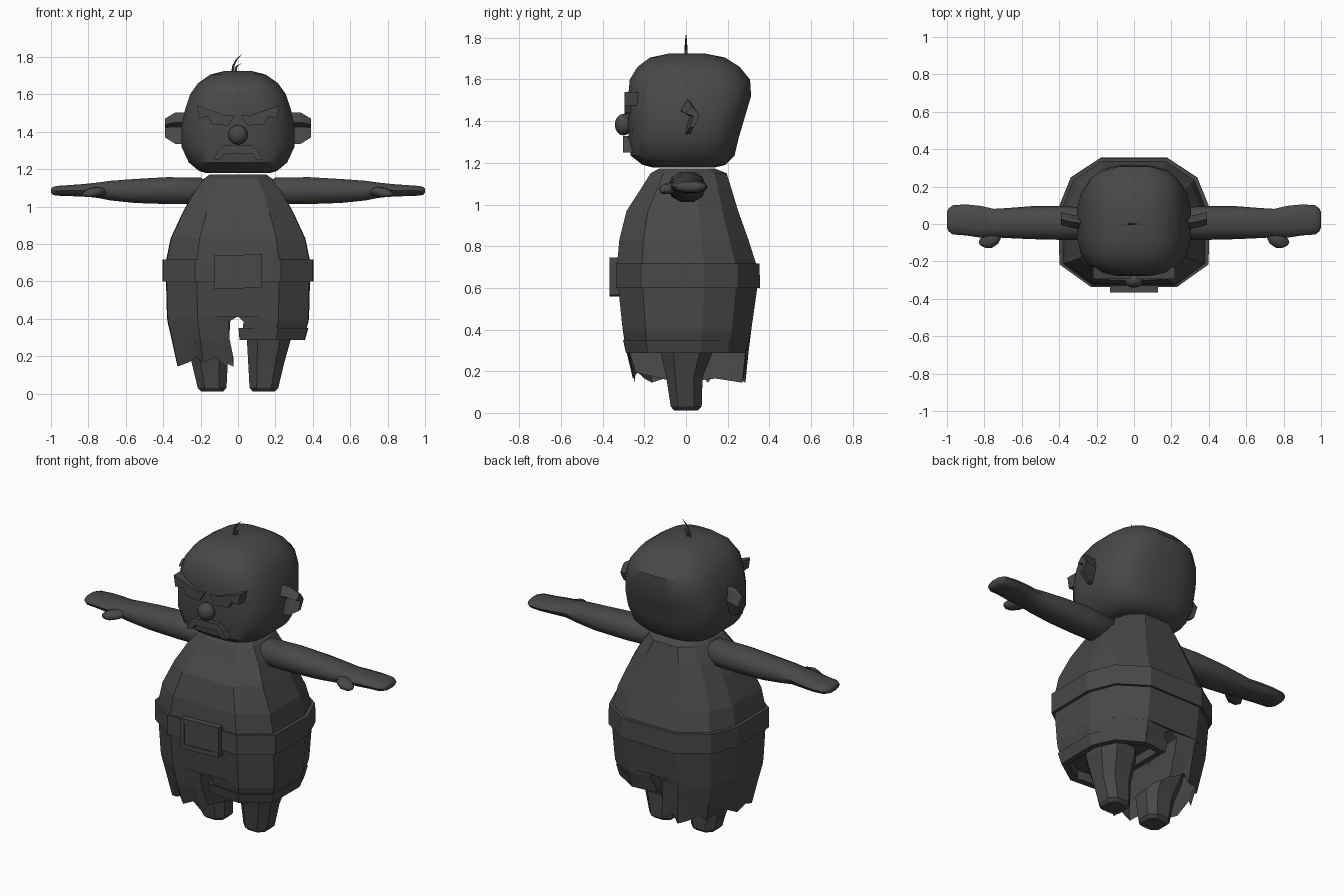
import bpy, bmesh, math
from mathutils import Vector

cube = bpy.data.objects.get("Cube")
if cube:
    bpy.data.objects.remove(cube, do_unlink=True)

mat = bpy.data.materials.new("charcoal")
mat.use_nodes = True
tone = (0.065, 0.065, 0.065, 1)
mat.diffuse_color = tone
bsdf = mat.node_tree.nodes["Principled BSDF"]
bsdf.inputs["Base Color"].default_value = tone
bsdf.inputs["Roughness"].default_value = 0.8


def finish(name, bm, smooth=None):
    bmesh.ops.recalc_face_normals(bm, faces=bm.faces)
    mesh = bpy.data.meshes.new(name)
    bm.to_mesh(mesh)
    bm.free()
    mesh.materials.append(mat)
    ob = bpy.data.objects.new(name, mesh)
    bpy.context.collection.objects.link(ob)
    if smooth:
        bpy.ops.object.select_all(action='DESELECT')
        ob.select_set(True)
        bpy.context.view_layer.objects.active = ob
        bpy.ops.object.shade_smooth_by_angle(angle=math.radians(smooth))
    return ob


def loft(name, rings, smooth=None, start=True, end=True):
    """Skin a list of equally long point rings."""
    bm = bmesh.new()
    rows = [[bm.verts.new(p) for p in ring] for ring in rings]
    n = len(rows[0])
    for a, b in zip(rows, rows[1:]):
        for i in range(n):
            j = (i + 1) % n
            bm.faces.new((a[i], a[j], b[j], b[i]))
    if start:
        bm.faces.new(rows[0])
    if end:
        bm.faces.new(rows[-1])
    return finish(name, bm, smooth)


def plate(name, points, y0, y1):
    """Extrude an x-z outline along y."""
    return loft(name, [[(x, y, z) for x, z in points] for y in (y0, y1)])


def oval(n, power=2.0):
    out = []
    for i in range(n):
        a = 2 * math.pi * (i + 0.5) / n
        c, s = math.cos(a), math.sin(a)
        out.append((math.copysign(abs(c) ** (2 / power), c),
                    math.copysign(abs(s) ** (2 / power), s)))
    return out


# Angular belly cross-section, as fractions of its half width and depths
SIDE = [(0.44, 1), (0.84, 0.7), (1, 0.25), (0.99, -0.64), (0.57, -1)]
BELLY = SIDE + [(-x, y) for x, y in reversed(SIDE)]


def section(outline, z, w, front, back):
    return [(x * w, y * (back if y > 0 else front), z) for x, y in outline]


# Torso and seat of the trousers
torso = [(0.41, .38, .305, .315), (0.6, .385, .325, .342), (0.72, .383, .33, .335),
         (0.83, .36, .32, .3), (0.97, .295, .285, .25), (1.07, .24, .22, .22),
         (1.15, .18, .17, .195), (1.172, .15, .13, .14)]
loft("torso", [section(BELLY, *t) for t in torso])

# Belt with a raised rim
belt = [(0.6, .37, .32, .33), (0.6, .403, .337, .355), (0.718, .403, .337, .353),
        (0.718, .37, .31, .32)]
loft("belt", [section(BELLY, *b) for b in belt], start=False, end=False)

# Belt buckle: frame and inner plate
def tilted(w, h):
    return [(-w, 0.65 - h), (w - 0.003, 0.658 - h), (w, 0.653 + h), (-w, 0.645 + h)]

plate("buckle", tilted(0.128, 0.092), -0.36, -0.32)
bm = bmesh.new()
outer, inner = tilted(0.128, 0.092), tilted(0.102, 0.066)
for i in range(4):
    j = (i + 1) % 4
    for (a, ya), (b, yb) in (((outer, -0.36), (outer, -0.366)),
                             ((outer, -0.366), (inner, -0.366)),
                             ((inner, -0.366), (inner, -0.36))):
        bm.faces.new([bm.verts.new((p[0], y, p[1]))
                      for p, y in ((a[i], ya), (a[j], ya), (b[j], yb), (b[i], yb))])
bmesh.ops.remove_doubles(bm, verts=bm.verts, dist=0.0001)
finish("buckle_frame", bm)


# Trouser legs: half of the belly outline closed by an inner wall
def leg_ring(s, z, w, front, back, inside, jag=0.0):
    half = [(s * x, y, z) for x, y, _ in section(SIDE, z, w, front, back)]
    half += [(s * inside, -front * 0.95, z), (s * inside, back * 0.95, z)]
    out = []
    for i, p in enumerate(half):
        a, b = Vector(p), Vector(half[(i + 1) % len(half)])
        for k, t in enumerate((0, 0.4, 0.75)):
            q = a.lerp(b, t)
            q.z += jag * (0, 0.4, 1)[(k + i) % 3]
            out.append(q)
    return out


loft("torn_trouser_leg", [leg_ring(-1, .412, .38, .305, .315, 0),
                          leg_ring(-1, .385, .377, .302, .312, .05),
                          leg_ring(-1, .29, .355, .285, .3, .045),
                          leg_ring(-1, .145, .325, .255, .285, .025, .05)],
     start=False, end=False)
loft("rolled_trouser_leg", [leg_ring(1, .412, .38, .305, .315, 0),
                            leg_ring(1, .385, .377, .302, .312, .03),
                            leg_ring(1, .31, .355, .285, .29, .02)],
     start=False, end=False)
loft("trouser_cuff", [leg_ring(1, .342, .345, .27, .28, .03),
                      leg_ring(1, .35, .376, .302, .3, .003),
                      leg_ring(1, .287, .358, .288, .285, .008),
                      leg_ring(1, .287, .325, .25, .25, .04),
                      leg_ring(1, .34, .325, .25, .25, .04)], start=False)

# Tapered legs: z, inner x, outer x, front y, back y
limb = [(.43, .03, .31, -.14, .15), (.29, .04, .29, -.13, .135), (.17, .048, .255, -.1, .085),
        (.03, .057, .22, -.078, .08), (.012, .075, .2, -.06, .06)]
for s, side in ((1, "left"), (-1, "right")):
    loft(side + "_leg", [[(s * ((a + b) / 2 + u * (b - a) / 2),
                           (f + k) / 2 + v * (k - f) / 2, z) for u, v in oval(8, 2.6)]
                         for z, a, b, f, k in limb])

# Arms and mitten hands: x, centre y, half depth, centre z, half height
arm = [(.17, 0, .06, 1.085, .055), (.2, 0, .085, 1.085, .073), (.38, .005, .09, 1.085, .075),
       (.55, .007, .088, 1.083, .067), (.68, .005, .08, 1.085, .055),
       (.75, .005, .076, 1.087, .043), (.82, .012, .085, 1.087, .035),
       (.9, .022, .083, 1.085, .031), (.97, .022, .078, 1.084, .027),
       (.992, .022, .06, 1.084, .021), (1, .022, .04, 1.084, .01)]
thumb = [(.72, -.045, .02, 1.08, .018), (.75, -.07, .035, 1.08, .026),
         (.785, -.095, .034, 1.074, .025), (.81, -.105, .022, 1.068, .018),
         (.825, -.108, .008, 1.066, .007)]
for s, side in ((1, "left"), (-1, "right")):
    for part, rows in (("arm", arm), ("thumb", thumb)):
        # the thumb leans forward as it leaves the palm
        lean = 0.7 if part == "thumb" else 0
        loft(f"{side}_{part}", [[(s * (x + lean * v * d), y + v * d, z + u * h)
                                 for u, v in oval(10, 2.3)]
                                for x, y, d, z, h in rows], smooth=45)

# Head: z, half width, front depth, back depth
head = [(1.178, .17, .16, .14), (1.19, .21, .21, .19), (1.235, .265, .268, .235),
        (1.32, .305, .278, .255), (1.42, .306, .28, .285), (1.52, .285, .28, .315),
        (1.6, .258, .272, .31), (1.66, .215, .235, .26), (1.705, .15, .175, .19),
        (1.725, .07, .08, .09)]
loft("head", [section(oval(20, 3), *h) for h in head], smooth=35)

# Nose
bm = bmesh.new()
bmesh.ops.create_uvsphere(bm, u_segments=12, v_segments=8, radius=0.052)
for v in bm.verts:
    v.co = Vector((v.co.x, v.co.y * 0.8 - 0.3, v.co.z + 1.383))
finish("nose", bm, 40)

# Brows, ears and moustache halves
brow = [(.22, 1.54), (.06, 1.485), (.015, 1.487), (.05, 1.432), (.14, 1.44),
        (.16, 1.48), (.21, 1.475)]
whisker = [(0, 1.325), (.075, 1.328), (.105, 1.3), (.132, 1.25), (.1, 1.25),
           (.075, 1.282), (0, 1.285)]
ear = [(-.02, 1.45), (.012, 1.503), (.025, 1.49), (.05, 1.425), (.022, 1.34),
       (0, 1.335), (.022, 1.425)]
for s, side in ((1, "left"), (-1, "right")):
    plate(side + "_brow", [(s * x, z) for x, z in brow], -0.294, -0.23)
    plate(side + "_moustache", [(s * x, z) for x, z in whisker], -0.302, -0.24)
    loft(side + "_ear", [[(s * x, y + dy, 1.42 + (z - 1.42) * k) for y, z in ear]
                         for x, k, dy in ((.27, 1, -.01), (.335, 1, 0), (.39, .6, .015))])

# Two curling hairs
for i, (x0, x1, top) in enumerate(((-.03, .022, 1.815), (-.012, .02, 1.765))):
    path = [Vector((x0, 0, 1.715)).lerp(Vector((x1, 0, top)), t)
            + Vector((-.012 * math.sin(math.pi * t), 0, .008 * math.sin(math.pi * t)))
            for t in (0, .33, .66, 1)]
    loft(f"hair_{i + 1}", [[p + Vector((u * r, v * r, 0)) for u, v in oval(5)]
                           for p, r in zip(path, (.007, .007, .005, .001))])
